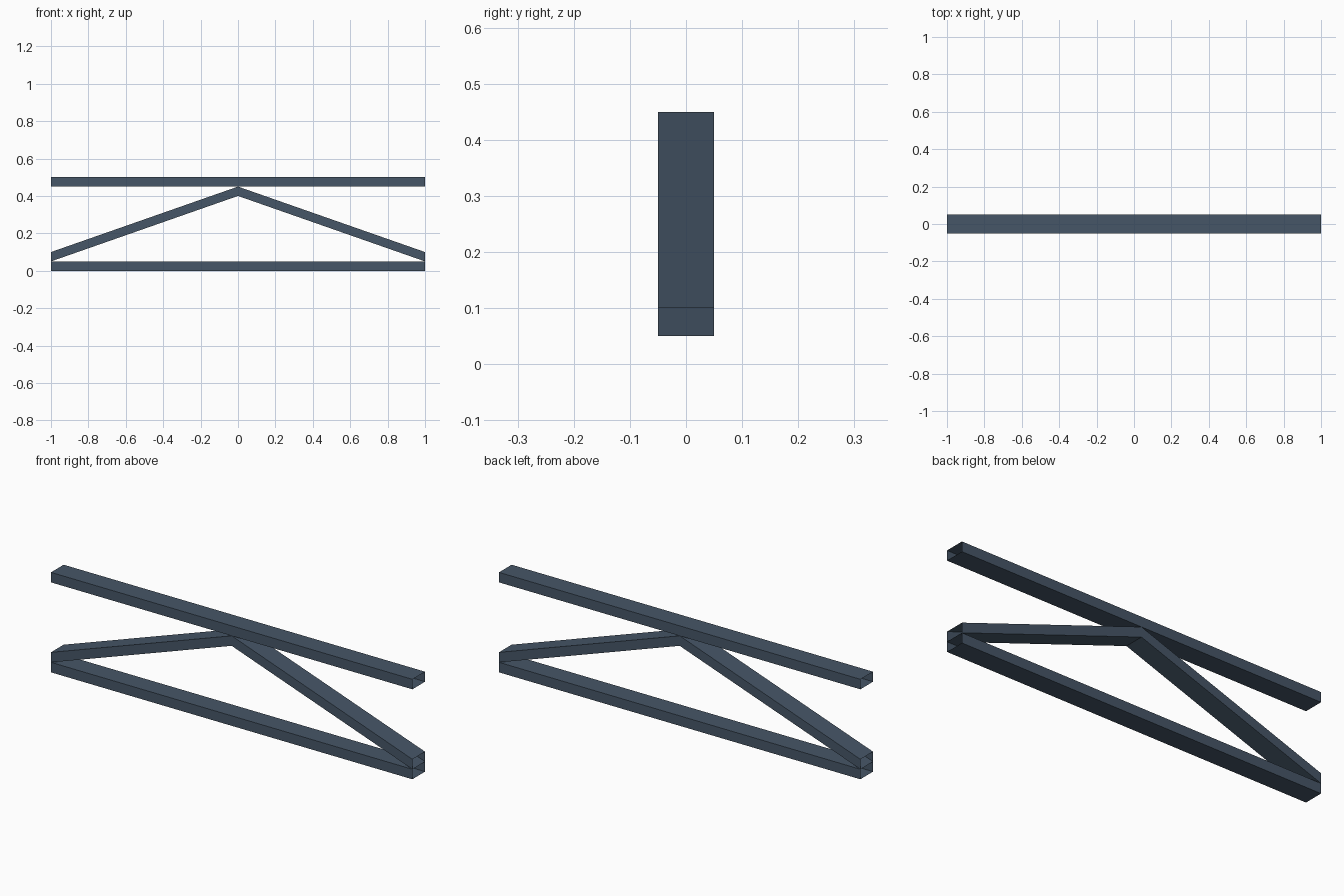
import bpy
import bmesh

if "Cube" in bpy.data.objects:
    bpy.data.objects.remove(bpy.data.objects["Cube"])

HALF_DEPTH = 0.05   # half width along y
HEIGHT = 0.05       # vertical thickness of each beam

steel = bpy.data.materials.new("slate_blue_steel")
steel.diffuse_color = (0.061, 0.093, 0.136, 1.0)
steel.use_nodes = True
steel.node_tree.nodes["Principled BSDF"].inputs["Base Color"].default_value = steel.diffuse_color


def open_beam(name, path):
    """Open-ended rectangular tube; path is the (x, z) line of its underside."""
    bm = bmesh.new()
    rings = []
    for x, z in path:
        corners = [(-HALF_DEPTH, z), (HALF_DEPTH, z),
                   (HALF_DEPTH, z + HEIGHT), (-HALF_DEPTH, z + HEIGHT)]
        rings.append([bm.verts.new((x, y, h)) for y, h in corners])
    for a, b in zip(rings, rings[1:]):
        for i in range(4):
            j = (i + 1) % 4
            bm.faces.new((a[j], b[j], b[i], a[i]))
    for f in bm.faces:
        f.normal_update()
    # Bottom faces must point down, otherwise flip the whole tube
    if bm.faces[:][0].normal.z > 0:
        bmesh.ops.reverse_faces(bm, faces=bm.faces[:])
    mesh = bpy.data.meshes.new(name)
    bm.to_mesh(mesh)
    bm.free()
    mesh.materials.append(steel)
    obj = bpy.data.objects.new(name, mesh)
    bpy.context.collection.objects.link(obj)
    return obj


# Horizontal chords
open_beam("bottom_chord", [(-1, 0), (1, 0)])
open_beam("top_chord", [(-1, 0.45), (1, 0.45)])

# Pair of sloping braces meeting under the top chord
open_beam("diagonal_braces", [(-1, 0.05), (0, 0.40), (1, 0.05)])
